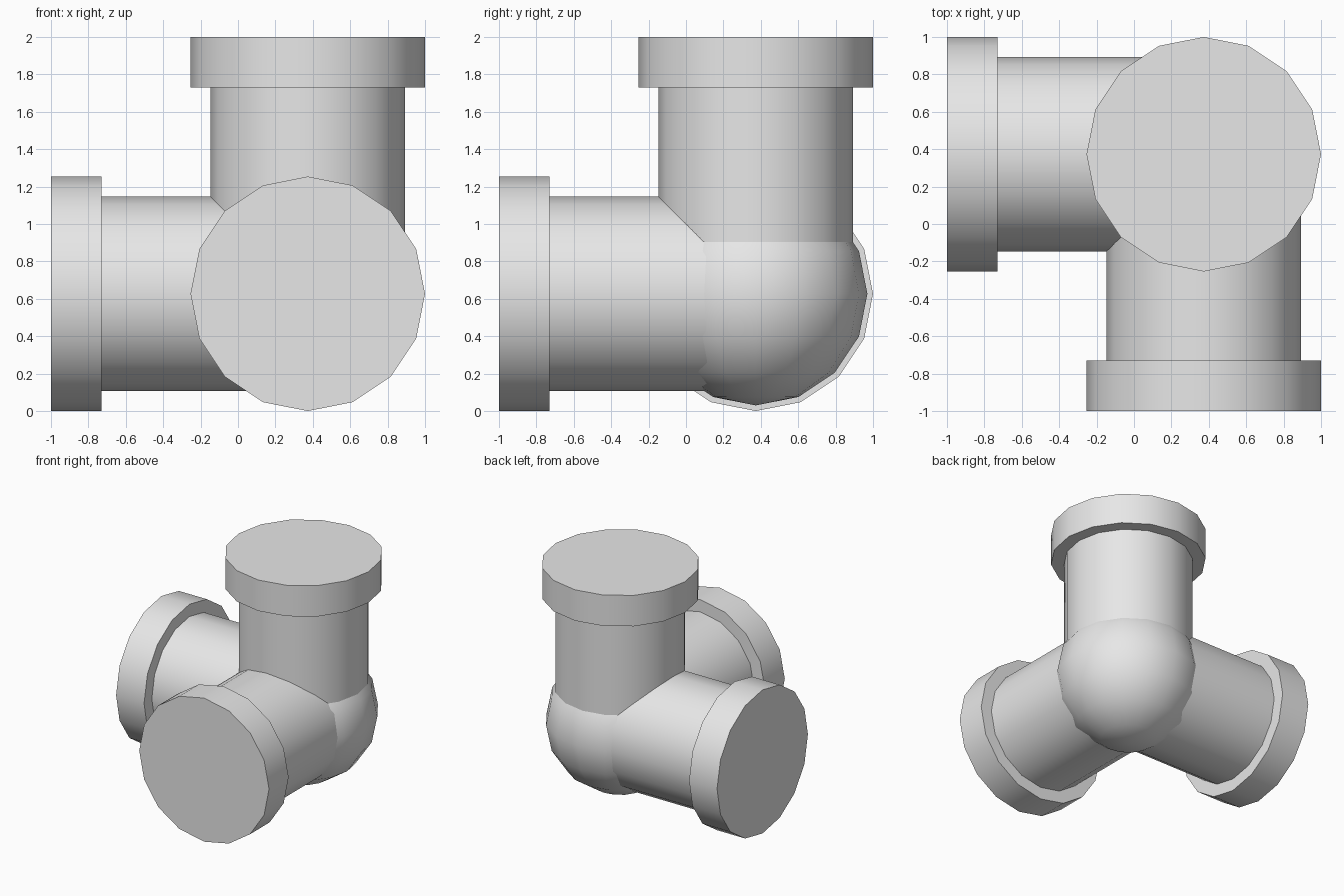
import bpy
import math
from mathutils import Vector

cube = bpy.data.objects.get("Cube")
if cube:
    bpy.data.objects.remove(cube, do_unlink=True)

CENTRE = Vector((0.373, 0.373, 0.627))
SIDES = 16
PIPE_R, COLLAR_R, BALL_R = 0.52, 0.627, 0.597
REACH, COLLAR_START = 1.373, 1.103

grey = bpy.data.materials.new("pipe_grey")
grey.use_nodes = True
colour = (0.8, 0.8, 0.8, 1)
grey.diffuse_color = colour
grey.node_tree.nodes["Principled BSDF"].inputs["Base Color"].default_value = colour


def finish(name):
    obj = bpy.context.object
    obj.name = name
    obj.data.materials.append(grey)
    bpy.ops.object.transform_apply(location=False, rotation=True, scale=True)
    bpy.ops.object.shade_smooth_by_angle(angle=math.radians(40))


def tube(name, direction, turn, radius, start, end):
    """Closed cylinder along a direction out of the joint centre."""
    bpy.ops.mesh.primitive_cylinder_add(
        vertices=SIDES, radius=radius, depth=end - start,
        location=CENTRE + Vector(direction) * (start + end) / 2, rotation=turn)
    finish(name)


# Three pipes at right angles, each ending in a wide closed collar
quarter = math.pi / 2
branches = {
    "top": ((0, 0, 1), (0, 0, 0)),
    "front": ((0, -1, 0), (quarter, 0, 0)),
    "right": ((-1, 0, 0), (0, -quarter, 0)),
}
for side, (direction, turn) in branches.items():
    tube(side + "_pipe", direction, turn, PIPE_R, 0, COLLAR_START + 0.01)
    tube(side + "_collar", direction, turn, COLLAR_R, COLLAR_START, REACH)

# Rounded elbow where the pipes meet
bpy.ops.mesh.primitive_uv_sphere_add(
    segments=SIDES, ring_count=SIDES // 2, radius=BALL_R, location=CENTRE)
finish("elbow_ball")
